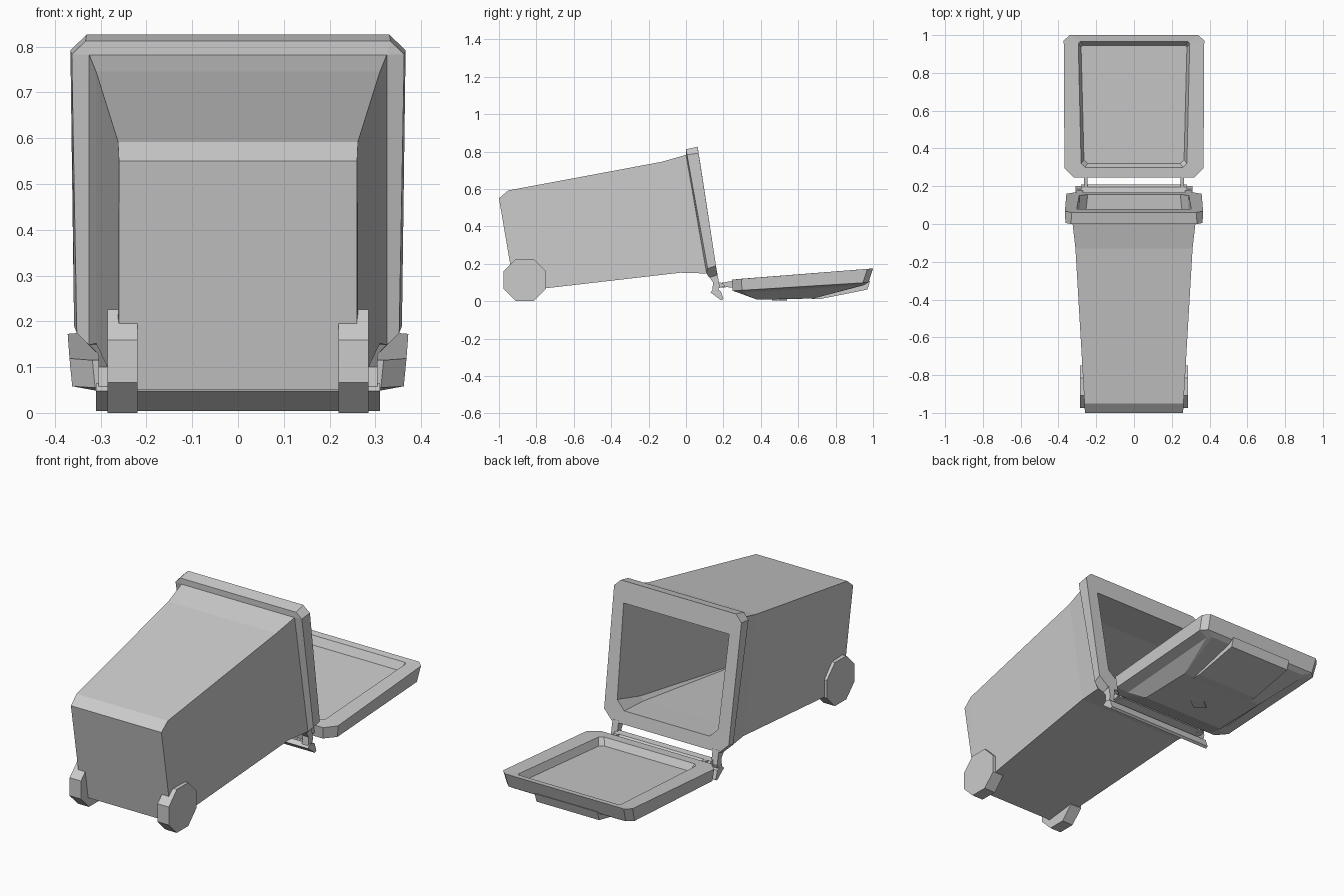
import bpy, bmesh, math


def make(name, verts, faces):
    me = bpy.data.meshes.new(name)
    me.from_pydata(verts, [], faces)
    bm = bmesh.new()
    bm.from_mesh(me)
    bmesh.ops.remove_doubles(bm, verts=bm.verts, dist=0.0002)
    bmesh.ops.recalc_face_normals(bm, faces=bm.faces)
    bm.to_mesh(me)
    bm.free()
    ob = bpy.data.objects.new(name, me)
    bpy.context.collection.objects.link(ob)
    return ob


def ring(bot, top, w, wt=None, cb=0.0, ct=0.0):
    """Eight-point symmetric loop between two (y, z) points; cb/ct cut its corners."""
    wt = wt or w
    length = math.dist(bot, top)

    def p(x, d):
        t = d / length
        return (x, bot[0] + (top[0] - bot[0]) * t, bot[1] + (top[1] - bot[1]) * t)

    half = [p(w - cb, 0), p(w, cb), p(wt, length - ct), p(wt - ct, length)]
    return half + [(-x, y, z) for x, y, z in reversed(half)]


def loft(name, rings, start=True, end=True):
    n = len(rings[0])
    verts = [v for r in rings for v in r]
    faces = [(k * n + i, k * n + (i + 1) % n, (k + 1) * n + (i + 1) % n, (k + 1) * n + i)
             for k in range(len(rings) - 1) for i in range(n)]
    if start:
        faces.append(tuple(range(n)))
    if end:
        faces.append(tuple(range((len(rings) - 1) * n, len(rings) * n)))
    return make(name, verts, faces)


def prism(name, profile, x0, x1):
    """Extrude a (y, z) profile along x."""
    return loft(name, [[(x, y, z) for y, z in profile] for x in (x0, x1)])


# Bin tub lying on its back, with flared rim and inner lining
loft("bin_tub", [
    ring((-0.915, 0.05), (-1.0, 0.55), 0.26),
    ring((-0.905, 0.051), (-0.95, 0.592), 0.262),
    ring((-0.03, 0.152), (-0.13, 0.745), 0.31),
    ring((0.11, 0.148), (0.0, 0.782), 0.325),
    ring((0.125, 0.125), (0.0, 0.812), 0.352, 0.363, 0.05, 0.03),
    ring((0.168, 0.14), (0.062, 0.826), 0.358, 0.366, 0.05, 0.035),
    ring((0.157, 0.205), (0.079, 0.72), 0.29, 0.303, 0.045),
    ring((-0.03, 0.18), (-0.13, 0.715), 0.285, 0.29, 0.02),
    ring((-0.87, 0.08), (-0.94, 0.56), 0.24),
])

# Upturned lid: bulging outer panel below, shallow recess above
loft("lid", [
    ring((0.38, 0.008), (0.68, 0.014), 0.24),
    ring((0.28, 0.045), (0.95, 0.085), 0.30, 0.31, 0.03, 0.02),
    ring((0.25, 0.055), (0.975, 0.1), 0.362, 0.366, 0.05, 0.03),
    ring((0.245, 0.115), (1.0, 0.175), 0.368, 0.372, 0.05, 0.03),
    ring((0.30, 0.12), (0.965, 0.17), 0.28, 0.295, 0.02, 0.01),
    ring((0.32, 0.085), (0.945, 0.13), 0.265, 0.28, 0.02, 0.01),
])
prism("lid_grip", [(0.67, 0.012), (0.72, 0.012), (0.97, 0.062), (0.985, 0.11), (0.95, 0.1)], -0.18, 0.18)
make("lid_badge_plate", [(0.05, 0.5, 0.004), (0, 0.54, 0.004), (-0.05, 0.5, 0.004), (0, 0.46, 0.004),
                         (0.05, 0.5, 0.02), (0, 0.54, 0.02), (-0.05, 0.5, 0.02), (0, 0.46, 0.02)],
     [(0, 1, 2, 3), (4, 5, 6, 7)] + [(i, (i + 1) % 4, (i + 1) % 4 + 4, i + 4) for i in range(4)])

# Hinge rod and grab handle behind the rim
prism("hinge_rod", [(0.16, 0.10), (0.195, 0.098), (0.21, 0.08), (0.165, 0.068)], -0.28, 0.28)
prism("grab_handle", [(0.13, 0.048), (0.15, 0.065), (0.185, 0.055), (0.2, 0.012), (0.188, 0.004)], -0.31, 0.31)

# Paired parts: wheels, hinge lugs and lid arms
wheel = [(-0.862 + 0.122 * math.cos(math.radians(22.5 + 45 * i)),
          0.113 + 0.122 * math.sin(math.radians(22.5 + 45 * i))) for i in range(8)]
lug = [(0.11, 0.15), (0.167, 0.15), (0.18, 0.08), (0.165, 0.04), (0.14, 0.05), (0.145, 0.1)]
arm = [(0.185, 0.072), (0.19, 0.098), (0.27, 0.112), (0.27, 0.07), (0.22, 0.075)]
for side, s in (("left", -1), ("right", 1)):
    prism("wheel_" + side, wheel, s * 0.22, s * 0.285)
    prism("hinge_lug_" + side, lug, s * 0.27, s * 0.305)
    prism("lid_arm_" + side, arm, s * 0.245, s * 0.265)
